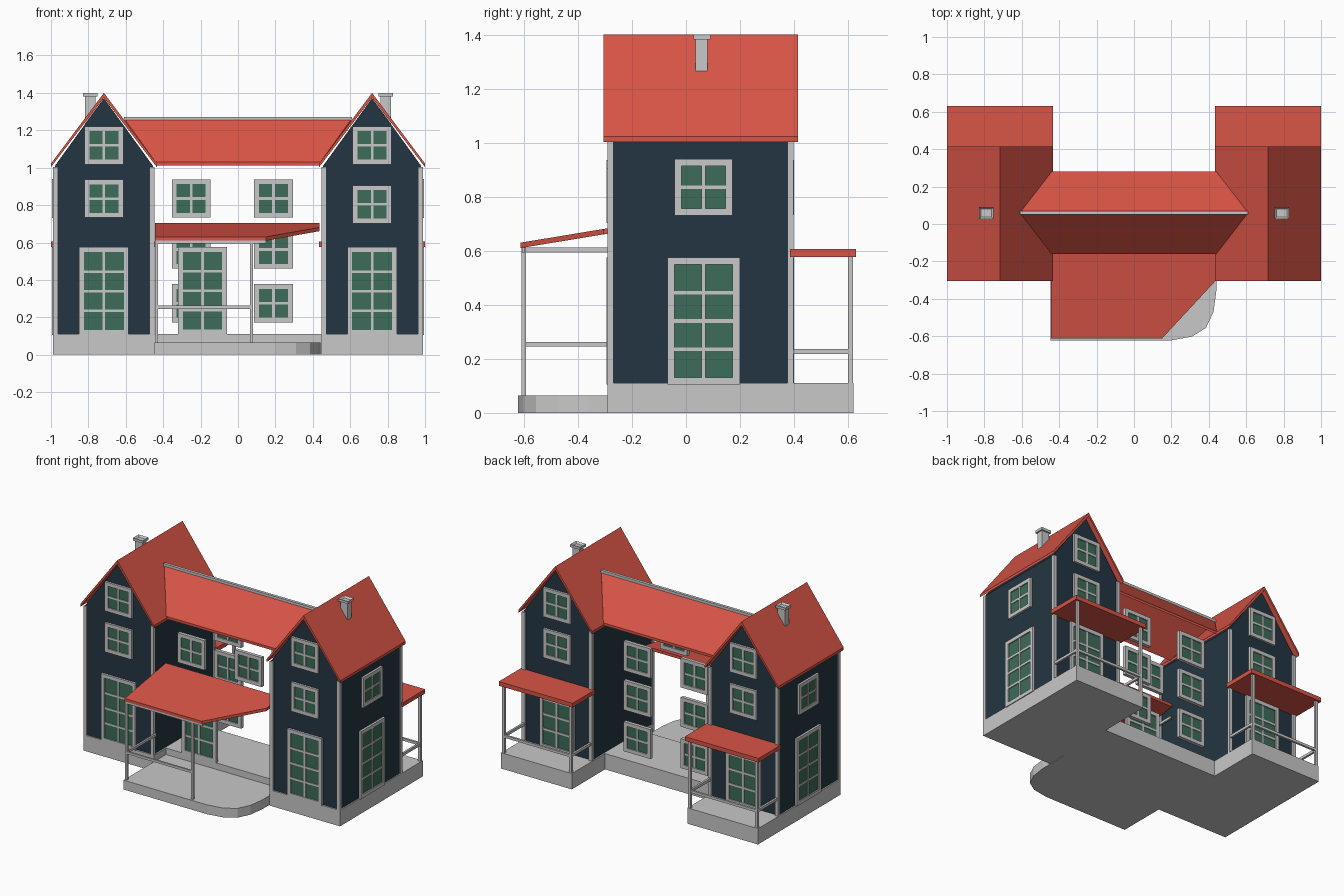
import bpy, bmesh
from mathutils import Vector

if "Cube" in bpy.data.objects:
    bpy.data.objects.remove(bpy.data.objects["Cube"])


def material(name, rgb):
    m = bpy.data.materials.new(name)
    m.diffuse_color = (*rgb, 1)
    m.use_nodes = True
    m.node_tree.nodes["Principled BSDF"].inputs["Base Color"].default_value = m.diffuse_color
    return m


RED = material("roof red", (0.69, 0.09, 0.062))
NAVY = material("wall navy", (0.0176, 0.036, 0.054))
GREY = material("trim grey", (0.58, 0.58, 0.58))
GREEN = material("window green", (0.045, 0.15, 0.098))


def finish(name, bm, mats):
    bmesh.ops.recalc_face_normals(bm, faces=bm.faces)
    me = bpy.data.meshes.new(name)
    bm.to_mesh(me)
    bm.free()
    for m in mats:
        me.materials.append(m)
    ob = bpy.data.objects.new(name, me)
    bpy.context.collection.objects.link(ob)
    return ob


def add_box(bm, x0, x1, y0, y1, z0, z1, mi=0):
    r = bmesh.ops.create_cube(bm, size=1)
    for v in r["verts"]:
        v.co = ((x0 + x1) / 2 + v.co.x * (x1 - x0),
                (y0 + y1) / 2 + v.co.y * (y1 - y0),
                (z0 + z1) / 2 + v.co.z * (z1 - z0))
        for f in v.link_faces:
            f.material_index = mi


def boxes(name, mat, *dims):
    bm = bmesh.new()
    for d in dims:
        add_box(bm, *d)
    return finish(name, bm, [mat])


def slab(name, mat, pts, offset):
    """Flat polygon pushed along an offset to give it thickness."""
    bm = bmesh.new()
    f = bm.faces.new([bm.verts.new(p) for p in pts])
    r = bmesh.ops.extrude_face_region(bm, geom=[f], use_keep_orig=True)
    verts = [g for g in r["geom"] if isinstance(g, bmesh.types.BMVert)]
    bmesh.ops.translate(bm, verts=verts, vec=Vector(offset))
    return finish(name, bm, [mat])


def window(name, axis, plane, u, z0, w, h, rows=2):
    """Framed pane grid, facing along axis, centred on the wall plane."""
    bm = bmesh.new()

    def bar(u0, u1, a, b, t, mi):
        if axis == "y":
            add_box(bm, u0, u1, plane - t, plane + t, a, b, mi)
        else:
            add_box(bm, plane - t, plane + t, u0, u1, a, b, mi)

    l, r, e, t = u - w / 2, u + w / 2, 0.026, 0.012
    bar(l, l + e, z0, z0 + h, t, 0)
    bar(r - e, r, z0, z0 + h, t, 0)
    bar(l + e, r - e, z0, z0 + e, t, 0)
    bar(l + e, r - e, z0 + h - e, z0 + h, t, 0)
    bar(u - 0.007, u + 0.007, z0 + e, z0 + h - e, t - 0.002, 0)
    step = (h - 2 * e) / rows
    for i in range(1, rows):
        zc = z0 + e + i * step
        bar(l + e, r - e, zc - 0.007, zc + 0.007, t - 0.003, 0)
    bar(l + e, r - e, z0 + e, z0 + h - e, 0.004, 1)
    return finish(name, bm, [GREY, GREEN])


C = 0.717                      # tower centre
WF, WB = -0.28, 0.385          # tower front and back walls

for s, side in ((-1, "left"), (1, "right")):
    c = s * C

    def mx(a, b):              # mirrored x range
        return tuple(sorted((s * a, s * b)))

    # tower body and plinth
    slab(side + "_tower_wall", NAVY,
         [(c + dx, WF, z) for dx, z in
          ((-0.262, 0.1), (0.262, 0.1), (0.262, 1.01), (0, 1.372), (-0.262, 1.01))],
         (0, WB - WF, 0))
    boxes(side + "_tower_plinth", GREY, (*mx(0.445, 0.988), -0.29, 0.62, 0, 0.11))

    # corner boards
    boxes(side + "_corner_boards", GREY,
          *[(*mx(*xr), *yr, 0.11, 1.005)
            for xr in ((0.447, 0.472), (0.963, 0.988))
            for yr in ((-0.29, -0.268), (0.375, 0.397))])

    # steep gable roof
    slab(side + "_tower_roof", RED,
         [(c + dx, -0.305, z) for dx, z in
          ((-0.283, 1.022), (0, 1.4), (0.283, 1.022),
           (0.283, 1.003), (0, 1.374), (-0.283, 1.003))],
         (0, 0.72, 0))

    # chimney with hollow cap
    k = s * 0.79
    bm = bmesh.new()
    add_box(bm, k - 0.028, k + 0.028, 0.036, 0.08, 1.2, 1.385)
    add_box(bm, k - 0.038, k + 0.038, 0.027, 0.09, 1.382, 1.4)
    bm.faces.ensure_lookup_table()
    top = max(bm.faces, key=lambda f: f.calc_center_median().z)
    bmesh.ops.inset_region(bm, faces=[top], thickness=0.015)
    bmesh.ops.translate(bm, verts=top.verts[:], vec=(0, 0, -0.012))
    finish(side + "_chimney", bm, [GREY])

    # tower windows and glazed doors
    for wall, y, mid in (("front", WF - 0.003, 0.733 if s < 0 else 0.703),
                         ("back", WB + 0.003, 0.733)):
        n = f"{side}_{wall}"
        window(n + "_gable_window", "y", y, c, 1.018, 0.207, 0.203)
        window(n + "_middle_window", "y", y, c, mid, 0.207, 0.203)
        window(n + "_door", "y", y, c, 0.105, 0.265, 0.47, 4)
    xw = s * 0.982
    window(side + "_side_window", "x", xw, 0.065, 0.73, 0.215, 0.21)
    window(side + "_side_door", "x", xw, 0.065, 0.105, 0.268, 0.47, 4)

    # back porch: flat roof, posts and rails
    boxes(side + "_back_porch_roof", RED, (*mx(0.432, 1.0), 0.385, 0.63, 0.577, 0.606))
    posts = [(*mx(*xr), 0.6, 0.618, 0.11, 0.58) for xr in ((0.45, 0.468), (0.965, 0.983))]
    rails = [(*mx(*xr), 0.39, 0.6, 0.218, 0.236) for xr in ((0.452, 0.466), (0.967, 0.981))]
    boxes(side + "_back_porch_frame", GREY, *posts, *rails,
          (*mx(0.466, 0.967), 0.602, 0.616, 0.218, 0.236))

# middle floor between the towers
boxes("middle_floor", GREY, (-0.446, 0.446, -0.155, 0.255, 0, 0.11))

# middle roof: two slopes running into the towers, with a ridge cap
for name, y in (("front", -0.16), ("back", 0.28)):
    slab(f"middle_{name}_roof", RED,
         [(-0.44, y, 1.03), (0.44, y, 1.03), (0.61, 0.06, 1.265), (-0.61, 0.06, 1.265)],
         (0, 0, -0.018))
boxes("middle_ridge_cap", GREY, (-0.61, 0.61, 0.05, 0.07, 1.252, 1.272))

# windows of the middle part, front and back
for i, x in enumerate((-0.25, 0.19)):
    window(f"middle_front_window_{i}", "y", -0.148, x, 0.733, 0.207, 0.205)
    for j, z in enumerate((0.172, 0.46, 0.733)):
        window(f"middle_back_window_{i}_{j}", "y", 0.255, x, z, 0.207, 0.205)
window("middle_front_door", "y", -0.148, -0.19, 0.11, 0.262, 0.465, 4)

# front terrace with one rounded corner
slab("front_terrace", GREY,
     [(x, y, 0) for x, y in
      ((-0.446, -0.15), (-0.446, -0.622), (0.2, -0.622), (0.31, -0.602),
       (0.385, -0.555), (0.425, -0.47), (0.44, -0.36), (0.44, -0.15))],
     (0, 0, 0.065))

# front porch roof, sloping to the front, right corner cut off
slab("front_porch_roof", RED,
     [(x, y, 0.63 + (y + 0.612) * 0.165) for x, y in
      ((-0.444, -0.16), (-0.444, -0.612), (0.15, -0.612), (0.435, -0.305), (0.435, -0.16))],
     (0, 0, -0.02))

# front porch posts, rails and beams
boxes("front_porch_frame", GREY,
      (-0.444, -0.428, -0.609, -0.593, 0.06, 0.615),
      (0.064, 0.08, -0.609, -0.593, 0.06, 0.615),
      (-0.428, 0.064, -0.607, -0.595, 0.245, 0.262),
      (-0.442, -0.43, -0.593, -0.28, 0.245, 0.262),
      (-0.428, 0.15, -0.607, -0.595, 0.594, 0.612),
      (-0.442, -0.43, -0.593, -0.16, 0.594, 0.612))
